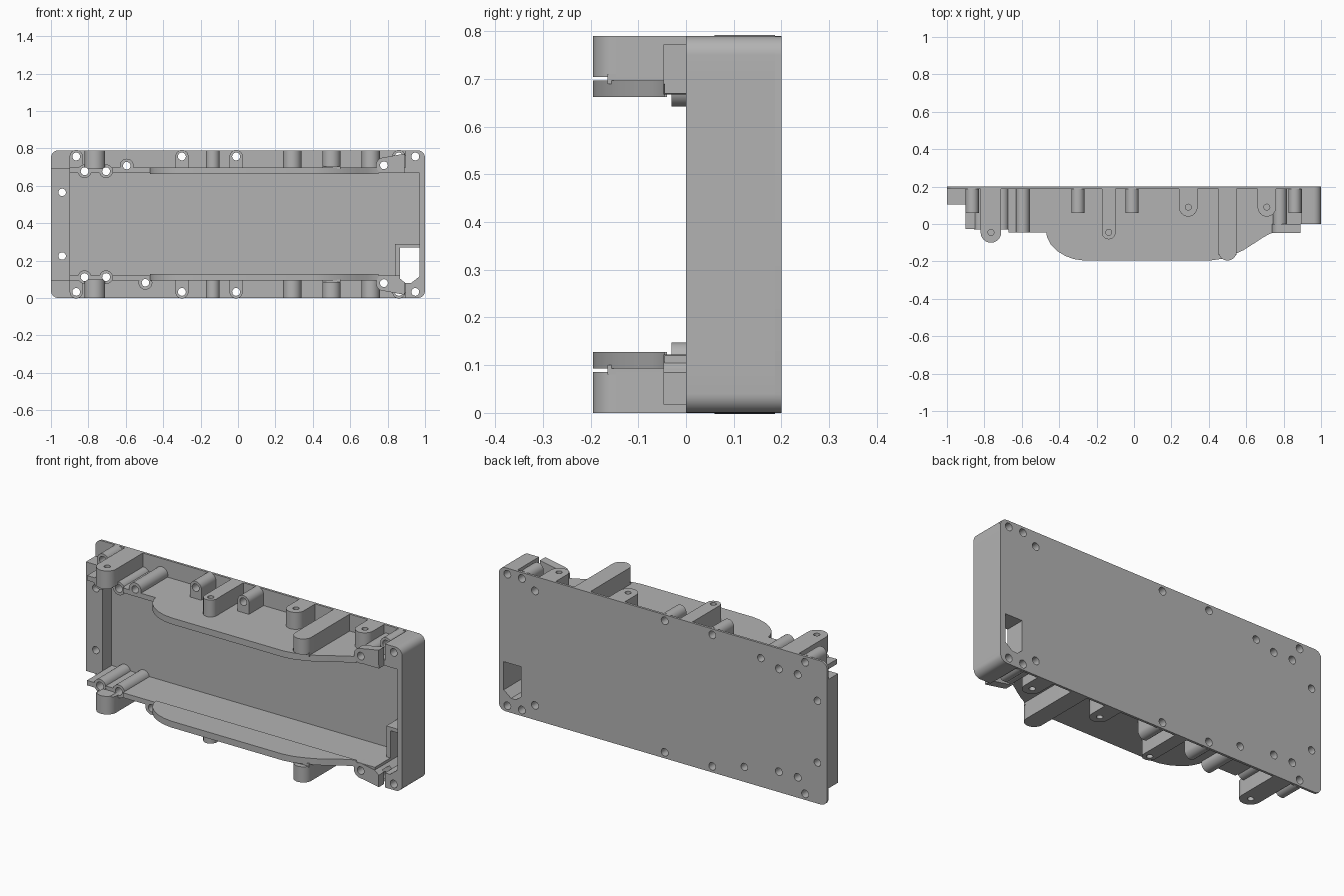
import bpy, bmesh, math
from mathutils import Vector

H = 0.79          # overall height
BACK = 0.187      # inner face of the back plate

cube = bpy.data.objects.get("Cube")
if cube:
    bpy.data.objects.remove(cube, do_unlink=True)

grey = bpy.data.materials.new("plain grey")
grey.use_nodes = True
grey.diffuse_color = (0.45, 0.45, 0.45, 1)
grey.node_tree.nodes["Principled BSDF"].inputs["Base Color"].default_value = grey.diffuse_color
parts = []


def add_prism(bm, pts, axis, a, b):
    """Extrude a 2D outline: (x, z) along y, or (x, y) along z."""
    def place(p, d):
        return Vector((p[0], d, p[1])) if axis == "y" else Vector((p[0], p[1], d))
    face = bm.faces.new([bm.verts.new(place(p, a)) for p in pts])
    ext = bmesh.ops.extrude_face_region(bm, geom=[face])
    verts = [v for v in ext["geom"] if isinstance(v, bmesh.types.BMVert)]
    bmesh.ops.translate(bm, verts=verts, vec=place((0, 0), b) - place((0, 0), a))


def to_object(bm, name):
    bmesh.ops.recalc_face_normals(bm, faces=bm.faces)
    mesh = bpy.data.meshes.new(name)
    bm.to_mesh(mesh)
    bm.free()
    mesh.materials.append(grey)
    ob = bpy.data.objects.new(name, mesh)
    bpy.context.collection.objects.link(ob)
    return ob


def prism(name, pts, axis, a, b):
    bm = bmesh.new()
    add_prism(bm, pts, axis, a, b)
    parts.append(to_object(bm, name))


def both(name, pts, axis, a, b):
    """Make an upper part and its mirror image at the bottom."""
    prism("upper_" + name, pts, axis, a, b)
    if axis == "y":
        prism("lower_" + name, [(x, H - z) for x, z in pts], axis, a, b)
    else:
        prism("lower_" + name, pts, axis, H - b, H - a)


def arc(cx, cy, r, start, end, n=16):
    return [(cx + r * math.cos(math.radians(start + (end - start) * i / n)),
             cy + r * math.sin(math.radians(start + (end - start) * i / n)))
            for i in range(n + 1)]


def circle(cx, cy, r, n=28):
    return arc(cx, cy, r, 0, 360, n)[:-1]


def rect(x0, x1, y0, y1):
    return [(x0, y0), (x1, y0), (x1, y1), (x0, y1)]


# Back plate with rounded corners
r = 0.04
plate = (arc(1 - r, H - r, r, 0, 90, 6) + arc(r - 1, H - r, r, 90, 180, 6)
         + arc(r - 1, r, r, 180, 270, 6) + arc(1 - r, r, r, 270, 360, 6))
prism("back_plate", plate, "y", BACK, 0.2)

# End walls
prism("left_end_wall", rect(0.97, 1, 0.09, 0.70), "y", 0, BACK)
prism("right_end_block", rect(-1, -0.9, 0.095, 0.695), "y", 0.105, BACK)

# Long side walls and their curved lips
both("side_wall", [(-0.9, BACK), (-0.9, -0.028), (-0.67, -0.028), (-0.67, -0.045),
                   (0.89, -0.045), (0.89, 0), (0.97, 0), (0.97, BACK)], "z", 0.67, 0.697)
lip = [(-0.47, -0.04), (-0.465, -0.07), (-0.445, -0.11), (-0.41, -0.145), (-0.365, -0.172),
       (-0.32, -0.188), (-0.27, -0.195), (0.41, -0.195), (0.47, -0.186), (0.53, -0.165),
       (0.585, -0.14), (0.64, -0.105), (0.69, -0.072), (0.725, -0.053), (0.75, -0.045),
       (0.75, -0.04)]
both("curved_lip", lip, "z", 0.662, 0.697)

# Corner posts and the angled webs beside them
both("corner_post", [(0.895, 0.695), (1, 0.695)] + arc(1 - r, H - r, r, 0, 90, 8)
     + [(0.895, H)], "y", 0, BACK)
both("corner_web", arc(0.78, 0.71, 0.042, 110, 270, 12) + [(0.89, 0.69), (0.89, 0.772)],
     "y", -0.047, 0)

# Short bosses standing beside the walls
for x in (-0.865, -0.30, -0.01, 0.86):
    both("short_boss", [(x + 0.035, 0.69)] + arc(x, 0.757, 0.035, 0, 180)
         + [(x - 0.035, 0.69)], "y", 0.06, BACK)

# Long screw posts running through the walls
for x in (-0.82, -0.705):
    both("screw_post", circle(x, 0.678, 0.036), "y", -0.03, BACK)
both("web_post", circle(0.78, 0.71, 0.036), "y", -0.03, BACK)
prism("upper_offset_post", circle(-0.595, 0.708, 0.037), "y", -0.045, BACK)
prism("lower_offset_post", circle(-0.495, H - 0.708, 0.037), "y", -0.045, BACK)

# Mounting tabs: centre, half width, tip, hole position
tabs = [(-0.765, 0.055, -0.1, -0.045), (-0.135, 0.037, -0.082, -0.045),
        (0.29, 0.049, 0.04, 0.09), (0.5, 0.049, -0.195, None), (0.71, 0.049, 0.04, 0.09)]
for x, w, tip, hole in tabs:
    both("mounting_tab", [(x + w, BACK)] + [(x - w, BACK)]
         + arc(x, tip + w, w, 180, 360), "z", 0.69 if tip > -0.15 else 0.704, H)
both("tab_root", rect(0.451, 0.549, -0.165, BACK), "z", 0.69, 0.71)

# Window frame inside the tray
prism("window_frame_side", rect(0.84, 0.865, 0.12, 0.29), "y", 0.09, BACK)
prism("window_frame_top", rect(0.84, 0.975, 0.27, 0.29), "y", 0.09, BACK)

# Cutter holding every hole and the window
bm = bmesh.new()
for x, z in ((-0.865, 0.757), (-0.30, 0.757), (-0.01, 0.757), (0.948, 0.757),
             (-0.82, 0.678), (-0.705, 0.678), (0.78, 0.71)):
    for zz in (z, H - z):
        add_prism(bm, circle(x, zz, 0.021, 20), "y", -0.3, 0.3)
for zz in (0.757, H - 0.757):
    add_prism(bm, circle(0.86, zz, 0.021, 20), "y", 0.02, 0.3)
for x, z in ((-0.595, 0.708), (-0.495, H - 0.708), (-0.94, 0.565), (-0.94, H - 0.565)):
    add_prism(bm, circle(x, z, 0.02, 20), "y", -0.3, 0.3)
for x, w, tip, hole in tabs:
    if hole is not None:
        add_prism(bm, circle(x, hole, 0.016, 20), "z", 0.715, 0.85)
        add_prism(bm, circle(x, hole, 0.016, 20), "z", -0.06, H - 0.715)
add_prism(bm, [(0.865, 0.27), (0.97, 0.27), (0.97, 0.115), (0.925, 0.08), (0.895, 0.08),
               (0.865, 0.105)], "y", -0.3, 0.3)
cutter = to_object(bm, "hole_cutter")
cutter.hide_render = True

# Cut the holes and shade every part
for ob in parts:
    bpy.ops.object.select_all(action="DESELECT")
    bpy.context.view_layer.objects.active = ob
    ob.select_set(True)
    mod = ob.modifiers.new("holes", "BOOLEAN")
    mod.operation = "DIFFERENCE"
    mod.solver = "EXACT"
    mod.object = cutter
    bpy.ops.object.modifier_apply(modifier=mod.name)
    bpy.ops.object.shade_smooth_by_angle(angle=math.radians(30))
bpy.data.objects.remove(cutter, do_unlink=True)
